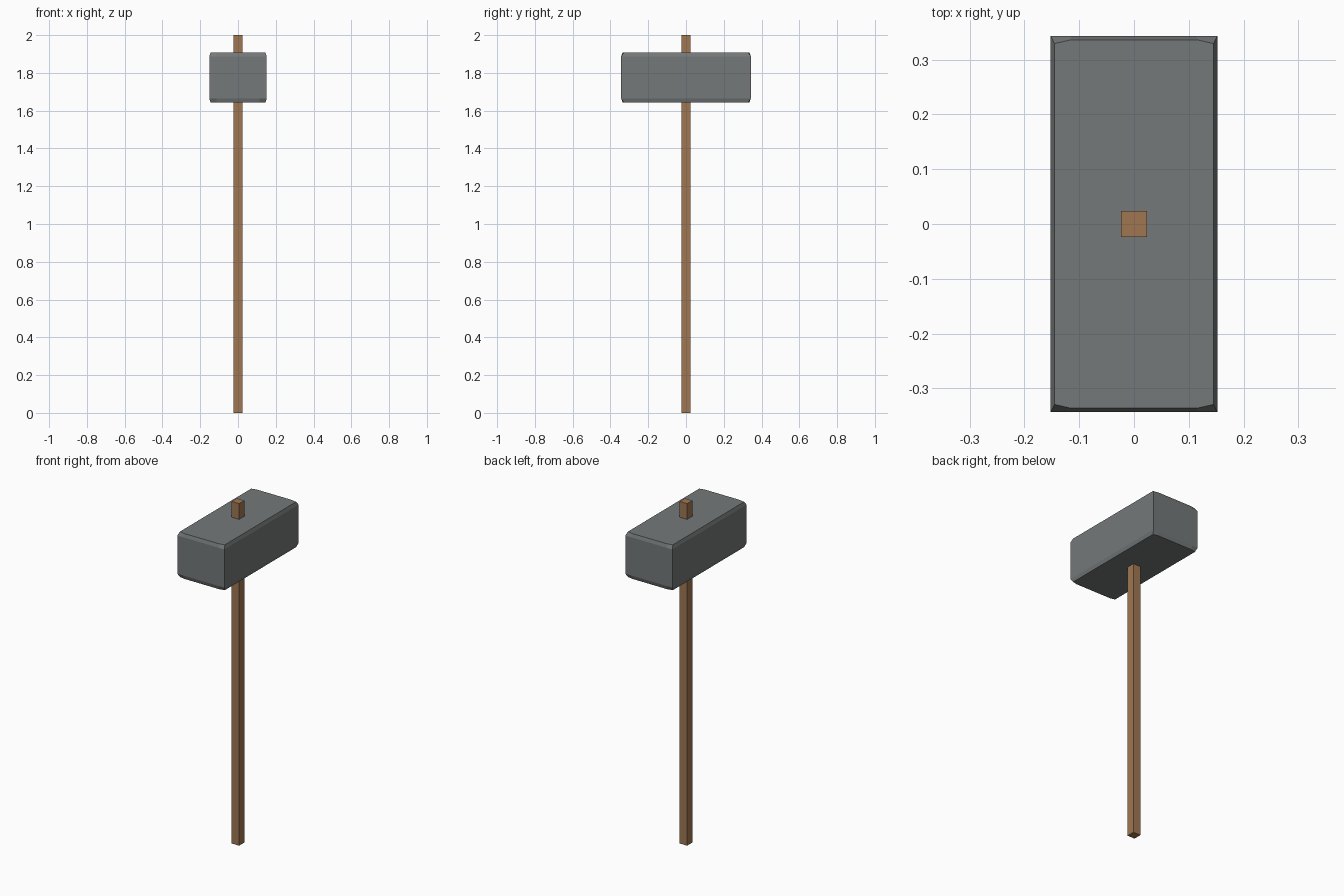
import bpy
import bmesh

cube = bpy.data.objects.get("Cube")
if cube:
    bpy.data.objects.remove(cube, do_unlink=True)


def make_material(name, color):
    mat = bpy.data.materials.new(name)
    mat.use_nodes = True
    mat.diffuse_color = color
    mat.node_tree.nodes["Principled BSDF"].inputs["Base Color"].default_value = color
    return mat


def loft(name, rings, mat):
    """Skin a stack of equal-length rings and close both ends."""
    bm = bmesh.new()
    loops = [[bm.verts.new(p) for p in ring] for ring in rings]
    n = len(loops[0])
    for low, high in zip(loops, loops[1:]):
        for i in range(n):
            j = (i + 1) % n
            bm.faces.new((low[i], low[j], high[j], high[i]))
    bm.faces.new(loops[0][::-1])
    bm.faces.new(loops[-1])
    bmesh.ops.recalc_face_normals(bm, faces=bm.faces)
    mesh = bpy.data.meshes.new(name)
    bm.to_mesh(mesh)
    bm.free()
    mesh.materials.append(mat)
    obj = bpy.data.objects.new(name, mesh)
    bpy.context.collection.objects.link(obj)
    return obj


def ring(corner, end, z):
    """Outline with a corner point and an end-edge point in each quadrant."""
    (cx, cy), (ex, ey) = corner, end
    return [(cx, -cy, z), (cx, cy, z), (ex, ey, z), (-ex, ey, z),
            (-cx, cy, z), (-cx, -cy, z), (-ex, -ey, z), (ex, -ey, z)]


stone = make_material("grey stone", (0.175, 0.19, 0.19, 1))
wood = make_material("brown wood", (0.35, 0.185, 0.085, 1))

# Head: sharp upright edges, chamfered top and bottom with clipped corners
outer = ((0.152, 0.343), (0.115, 0.343))
inner = ((0.145, 0.329), (0.115, 0.336))
loft("hammer_head",
     [ring(*inner, 1.643), ring(*outer, 1.665),
      ring(*outer, 1.888), ring(*inner, 1.908)], stone)

# Handle: square shaft running through the head
h = 0.024
square = [(h, -h), (h, h), (-h, h), (-h, -h)]
loft("handle", [[(x, y, z) for x, y in square] for z in (0, 2)], wood)
